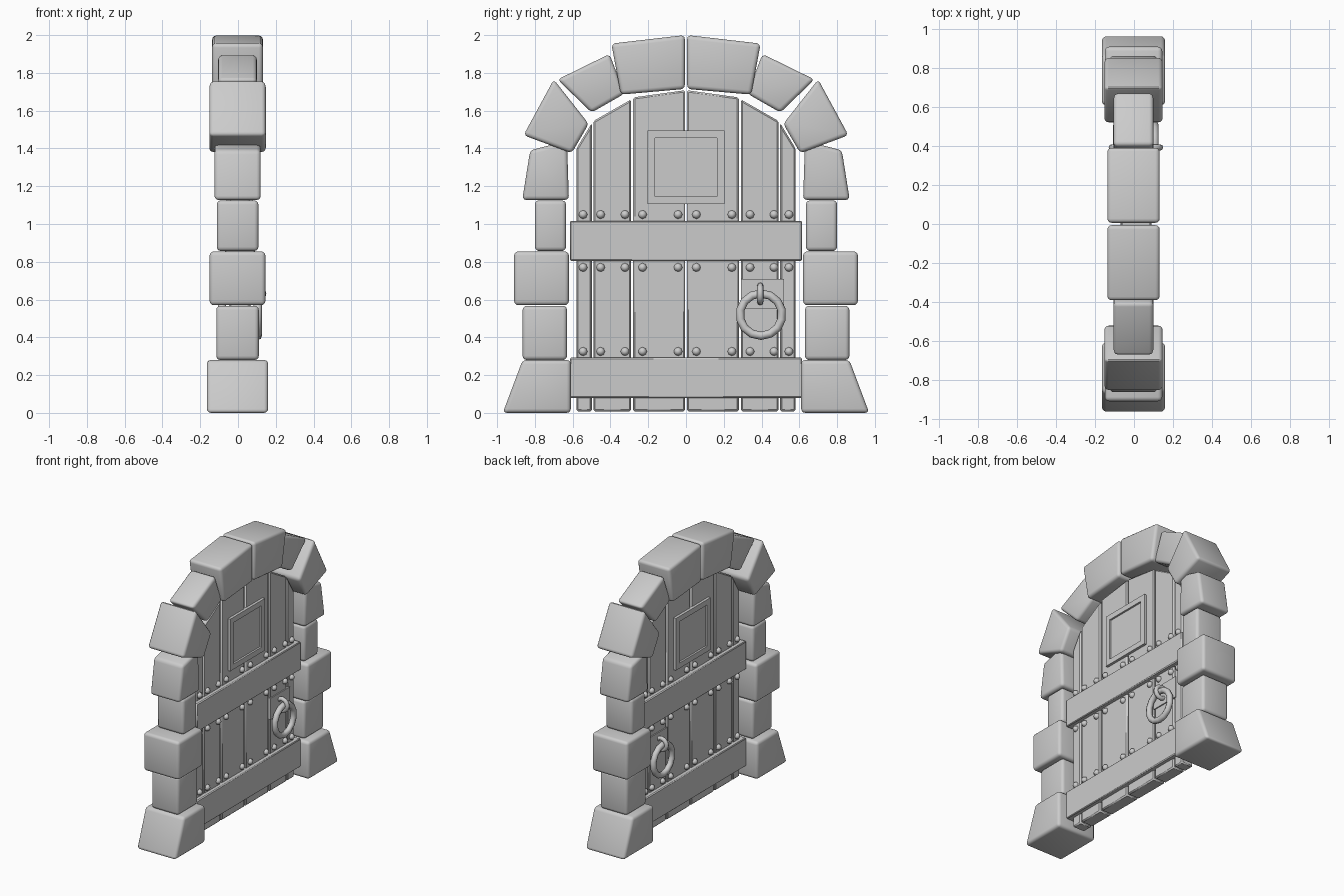
import bpy, bmesh, math
from mathutils import Matrix, Vector

if "Cube" in bpy.data.objects:
    bpy.data.objects.remove(bpy.data.objects["Cube"])

DX = 0.01      # the door leaf sits slightly off centre in depth


def finish(bm, name, angle=40):
    bmesh.ops.recalc_face_normals(bm, faces=bm.faces)
    me = bpy.data.meshes.new(name)
    bm.to_mesh(me)
    bm.free()
    ob = bpy.data.objects.new(name, me)
    bpy.context.collection.objects.link(ob)
    bpy.ops.object.select_all(action='DESELECT')
    bpy.context.view_layer.objects.active = ob
    ob.select_set(True)
    if angle:
        bpy.ops.object.shade_smooth_by_angle(angle=math.radians(angle))
    return ob


def slab(name, pts, x0, x1, bevel=0.0, segs=2):
    """Extrude a y-z outline from x0 to x1 and round its edges."""
    bm = bmesh.new()
    face = bm.faces.new([bm.verts.new((x0, y, z)) for y, z in pts])
    ext = bmesh.ops.extrude_face_region(bm, geom=[face])
    moved = [v for v in ext['geom'] if isinstance(v, bmesh.types.BMVert)]
    bmesh.ops.translate(bm, verts=moved, vec=(x1 - x0, 0, 0))
    bmesh.ops.recalc_face_normals(bm, faces=bm.faces)
    if bevel:
        bmesh.ops.bevel(bm, geom=bm.edges[:], offset=bevel, segments=segs,
                        profile=0.5, affect='EDGES', clamp_overlap=True)
    return finish(bm, name)


def rect(y0, y1, z0, z1):
    return [(y0, z0), (y1, z0), (y1, z1), (y0, z1)]


def torus(name, centre, major, minor, normal, n=14, m=8):
    bm = bmesh.new()
    rot = Vector((0, 0, 1)).rotation_difference(Vector(normal)).to_matrix()
    rings = []
    for i in range(n):
        a = 2 * math.pi * i / n
        ring = []
        for j in range(m):
            b = 2 * math.pi * j / m
            r = major + minor * math.cos(b)
            p = Vector((r * math.cos(a), r * math.sin(a), minor * math.sin(b)))
            ring.append(bm.verts.new(rot @ p + Vector(centre)))
        rings.append(ring)
    for i in range(n):
        p, q = rings[i], rings[(i + 1) % n]
        for j in range(m):
            k = (j + 1) % m
            bm.faces.new((p[j], q[j], q[k], p[k]))
    return finish(bm, name, 60)


# Stone surround: outline on the +y side, then back and front depth
stones = [
    ([(0.61, 0.0), (0.97, 0.0), (0.865, 0.28), (0.61, 0.28)], -0.165, 0.16),
    (rect(0.63, 0.865, 0.28, 0.567), -0.115, 0.11),
    (rect(0.62, 0.91, 0.57, 0.855), -0.15, 0.145),
    (rect(0.635, 0.80, 0.857, 1.125), -0.112, 0.108),
    ([(0.62, 1.127), (0.867, 1.127), (0.82, 1.40), (0.605, 1.45)][:2]
     + [(0.825, 1.39), (0.63, 1.44)], -0.125, 0.12),
    ([(0.515, 1.53), (0.605, 1.375), (0.86, 1.47), (0.70, 1.765)], -0.152, 0.147),
    ([(0.325, 1.69), (0.50, 1.59), (0.68, 1.765), (0.405, 1.9)], -0.105, 0.10),
    ([(0.006, 1.715), (0.345, 1.685), (0.395, 1.955), (0.006, 2.0)], -0.137, 0.132),
]
for i, (pts, x0, x1) in enumerate(stones):
    for side, s in (("right", 1), ("left", -1)):
        slab(f"stone_{side}_{i + 1}", [(s * y, z) for y, z in pts],
             x0, x1, 0.022, 3)

# Vertical planks with an arched top
planks = [(0.004, 1.708, 0.28, 1.67), (0.29, 1.66, 0.49, 1.545),
          (0.498, 1.535, 0.58, 1.40)]
for i, (y0, za, y1, zb) in enumerate(planks):
    for side, s in (("right", 1), ("left", -1)):
        pts = [(y0, 0.008), (y1, 0.008), (y1, zb), (y0, za)]
        slab(f"plank_{side}_{i + 1}", [(s * y, z) for y, z in pts],
             DX - 0.05, DX + 0.05, 0.009, 1)

# Cross rails
for name, z0, z1 in (("lower_rail", 0.08, 0.292), ("middle_rail", 0.805, 1.017)):
    slab(name, rect(-0.615, 0.615, z0, z1), DX - 0.08, DX + 0.08, 0.006, 1)

# Hatch: raised frame around a lower panel, showing on both sides
slab("hatch_panel", rect(-0.18, 0.18, 1.13, 1.47), DX - 0.056, DX + 0.056)
for name, r in (("bottom", rect(-0.205, 0.205, 1.105, 1.145)),
                ("top", rect(-0.205, 0.205, 1.455, 1.495)),
                ("left", rect(-0.205, -0.165, 1.145, 1.455)),
                ("right", rect(0.165, 0.205, 1.145, 1.455))):
    slab("hatch_frame_" + name, r, DX - 0.07, DX + 0.07)

# Rivets on both faces
rivet_y = (-0.545, -0.452, -0.323, -0.23, -0.042, 0.055, 0.243, 0.339, 0.466, 0.545)
for face, s in (("front", 1), ("rear", -1)):
    bm = bmesh.new()
    for z in (1.05, 0.77, 0.325):
        for y in rivet_y:
            mat = Matrix.Translation((DX + s * 0.05, y, z)) @ Matrix.Rotation(math.pi / 2, 4, 'Y')
            bmesh.ops.create_uvsphere(bm, u_segments=8, v_segments=6, radius=0.023, matrix=mat)
    finish(bm, f"rivets_{face}", 50)

# Handle plate, staple and ring on both faces
slab("handle_plate", rect(0.29, 0.52, 0.55, 0.71), DX - 0.058, DX + 0.058)
for face, s in (("front", 1), ("rear", -1)):
    torus(f"handle_staple_{face}", (DX + s * 0.08, 0.393, 0.63), 0.044, 0.016, (0, 1, 0), 12, 8)
    torus(f"handle_ring_{face}", (DX + s * 0.095, 0.397, 0.52), 0.112, 0.022, (1, 0, 0), 14, 8)
